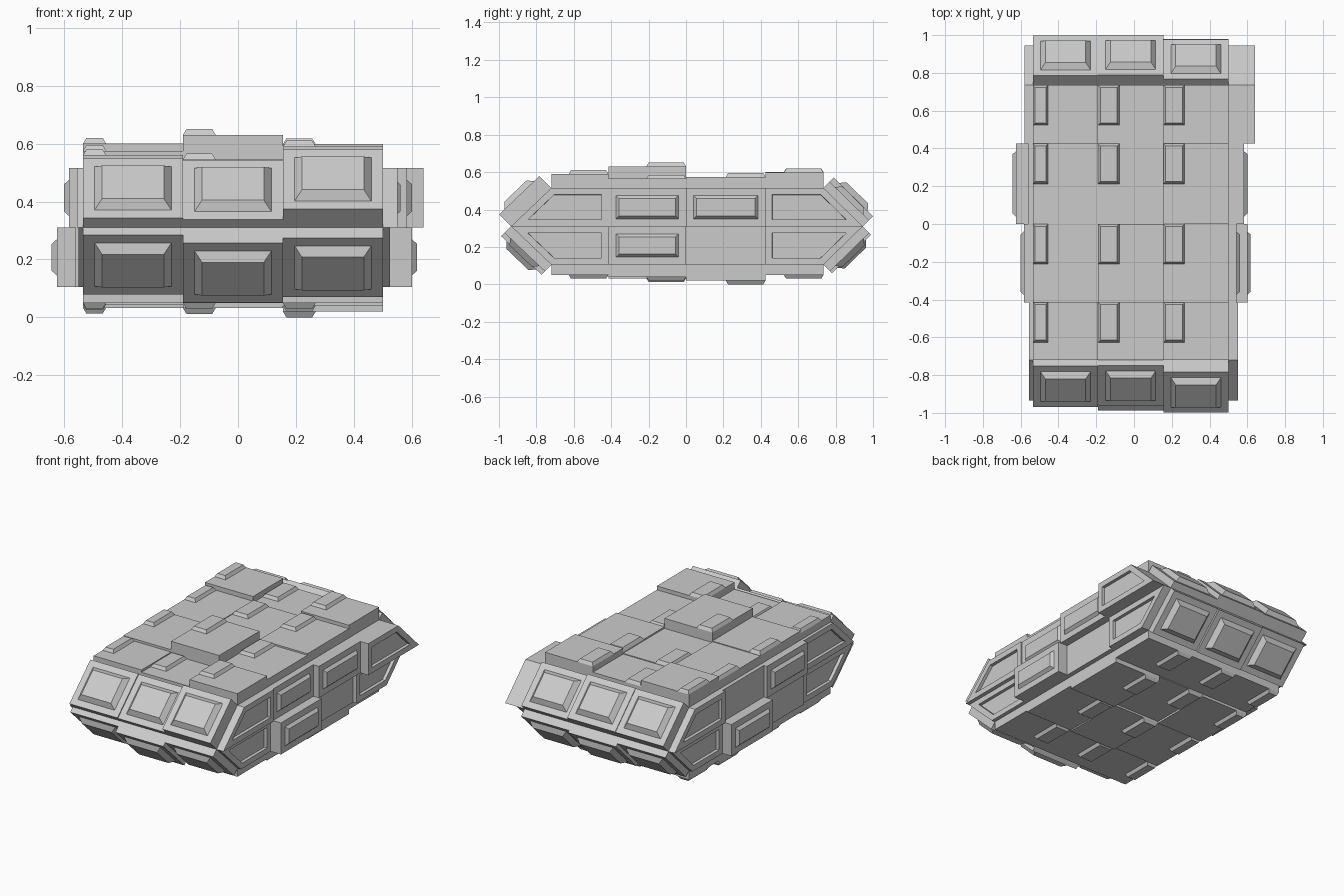
import bpy, bmesh
from mathutils import Vector

if "Cube" in bpy.data.objects:
    bpy.data.objects.remove(bpy.data.objects["Cube"])

XS = [-0.535, -0.19, 0.155, 0.50]          # plate columns
YS = [-0.72, -0.415, 0.0, 0.425, 0.735]    # plate rows
Z0, ZM, Z1 = 0.105, 0.31, 0.515            # hull bottom, waist, top
TIP_F, TIP_B = -0.935, 0.945               # pointed ends


def finish(bm, name):
    me = bpy.data.meshes.new(name)
    bm.to_mesh(me)
    bm.free()
    ob = bpy.data.objects.new(name, me)
    bpy.context.collection.objects.link(ob)


def prism(bm, base, top, n):
    """Open-backed plate from base loop to top loop; returns outer face."""
    a = [bm.verts.new(p) for p in base]
    b = [bm.verts.new(p) for p in top]
    centre = sum((Vector(p) for p in base + top), Vector()) / (2 * len(base))
    cap = bm.faces.new(b)
    cap.normal_update()
    if cap.normal.dot(n) < 0:
        cap.normal_flip()
    k = len(a)
    for i in range(k):
        j = (i + 1) % k
        f = bm.faces.new((a[i], a[j], b[j], b[i]))
        f.normal_update()
        if f.normal.dot(f.calc_center_median() - centre) < 0:
            f.normal_flip()
    return cap


def plate(bm, corners, n, d, feature=None):
    n = Vector(n).normalized()
    base = [Vector(c) for c in corners]
    cap = prism(bm, base, [p + n * d for p in base], n)
    steps = {"boss": [(0.04, 0), (0.026, 0.03)],
             "window": [(0.04, 0), (0.016, 0.018)],
             "recess": [(0.036, 0), (0.0008, -0.02)]}.get(feature, [])
    for t, depth in steps:
        bmesh.ops.inset_region(bm, faces=[cap], thickness=t, depth=depth,
                               use_even_offset=True)


# Roof and belly plates, each with a small raised cleat in one corner
ROOF = [[0.56, 0.575, 0.57, 0.60], [0.545, 0.63, 0.565, 0.56], [0.59, 0.565, 0.575, 0.598]]
BELLY = [[0.05, 0.045, 0.033, 0.05], [0.05, 0.032, 0.045, 0.05], [0.05, 0.04, 0.02, 0.05]]
for name, table, zh, s in (("roof_plates", ROOF, Z1, 1), ("belly_plates", BELLY, Z0, -1)):
    bm = bmesh.new()
    for c in range(3):
        for r in range(4):
            x0, x1, y0, y1 = XS[c], XS[c + 1], YS[r], YS[r + 1]
            z = table[c][r]
            n = Vector((0, 0, s))
            plate(bm, [(x0, y0, zh), (x1, y0, zh), (x1, y1, zh), (x0, y1, zh)], n, abs(z - zh))
            xe, ye, t = x0 + (0.08 if c == 0 else 0.113), y1 - 0.212, 0.012
            base = [Vector(p) for p in ((x0, ye, z), (xe, ye, z), (xe, y1, z), (x0, y1, z))]
            zt = z + 0.02 * s
            top = [Vector(p) for p in ((x0 + t, ye + t, zt), (xe - t, ye + t, zt),
                                       (xe - t, y1 - t, zt), (x0 + t, y1 - t, zt))]
            prism(bm, base, top, n)
    finish(bm, name)

# Sloped nose and tail plates with raised bosses
ENDS = [("nose_upper", TIP_F, YS[0], Z1, (0.033, 0.028, 0.064)),
        ("nose_lower", TIP_F, YS[0], Z0, (0.025, 0.053, 0.035)),
        ("tail_upper", TIP_B, YS[4], Z1, (0.052, 0.055, 0.033)),
        ("tail_lower", TIP_B, YS[4], Z0, (0.03, 0.045, 0.035))]
for name, tip, y, z, depths in ENDS:
    bm = bmesh.new()
    n = (0, 1 if tip > 0 else -1, 1 if z > ZM else -1)
    for c, d in enumerate(depths):
        x0, x1 = XS[c], XS[c + 1]
        plate(bm, [(x0, tip, ZM), (x1, tip, ZM), (x1, y, z), (x0, y, z)], n, d * 1.414, "boss")
    finish(bm, name)

# Side plates: recessed end pieces, some middle ones carry raised windows
W, R = "window", "recess"
SIDES = [("right_side", XS[3], 1,
          [(0.55, R), (0.542, W), (0.583, W), (0.64, R)],
          [(0.525, R), (0.60, W), (0.53, None), (0.555, R)]),
         ("left_side", XS[0], -1,
          [(0.555, R), (0.583, W), (0.56, None), (0.58, R)],
          [(0.55, R), (0.56, None), (0.625, W), (0.56, R)])]
for name, x, s, upper, lower in SIDES:
    bm = bmesh.new()
    for z, row in ((Z1, upper), (Z0, lower)):
        for r, (reach, feature) in enumerate(row):
            a, b = YS[r], YS[r + 1]
            wa = TIP_F if r == 0 else a
            wb = TIP_B if r == 3 else b
            # end pieces run to the pointed tip
            if r == 0:
                pts = [(wa, ZM), (b, ZM), (b, z), (a, z)]
            else:
                pts = [(a, ZM), (wb, ZM), (b, z), (a, z)]
            plate(bm, [(x, p, q) for p, q in pts], (s, 0, 0), reach - abs(x), feature)
    finish(bm, name)
